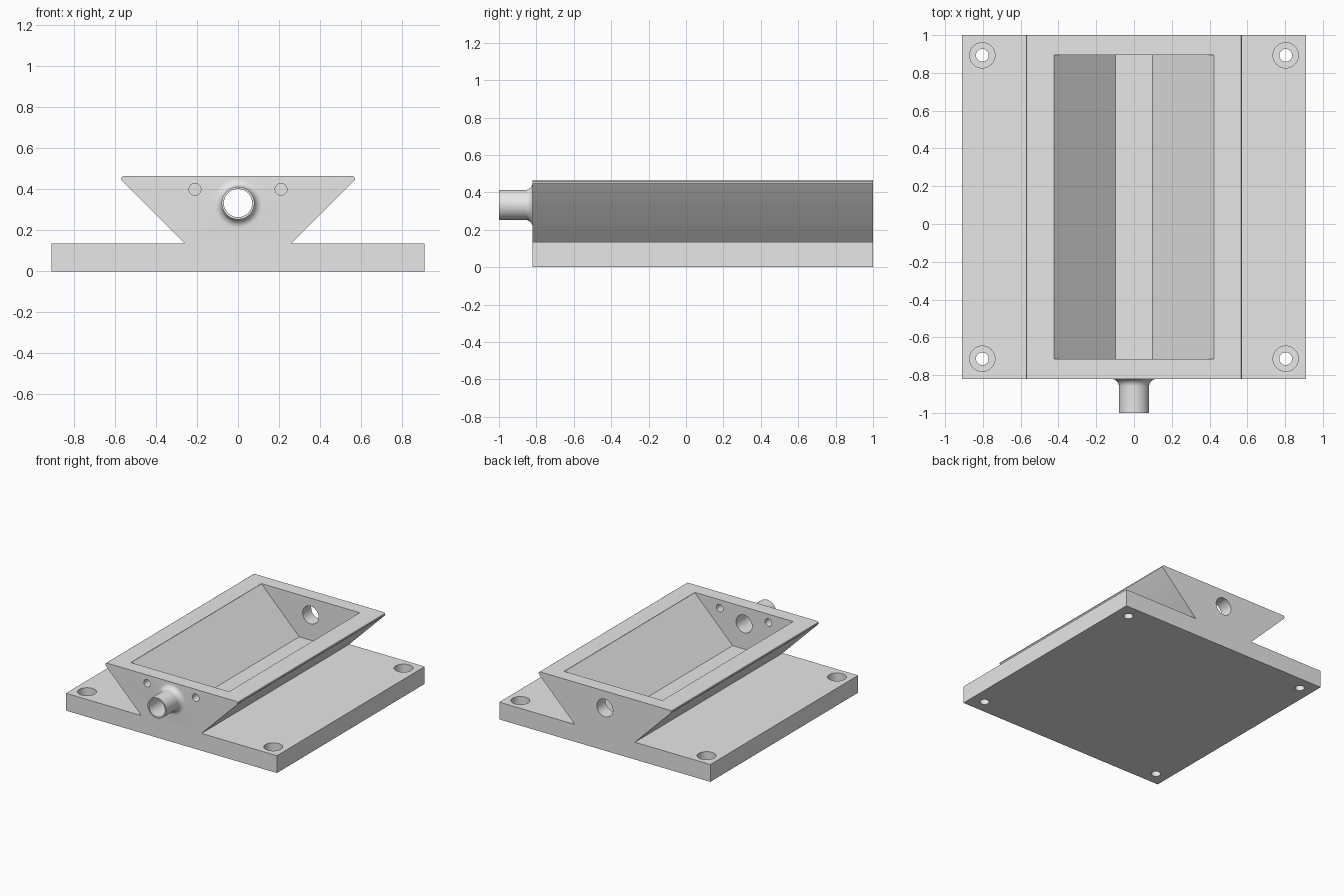
import bpy, bmesh, math
from mathutils import Matrix

if "Cube" in bpy.data.objects:
    bpy.data.objects.remove(bpy.data.objects["Cube"])

Y0, Y1 = -0.82, 1.0          # front and back of the body
BORE_Z = 0.333

grey = bpy.data.materials.new("light grey")
grey.diffuse_color = (0.8, 0.8, 0.8, 1)
grey.use_nodes = True
grey.node_tree.nodes["Principled BSDF"].inputs["Base Color"].default_value = grey.diffuse_color


def finish(name, bm):
    bmesh.ops.recalc_face_normals(bm, faces=bm.faces)
    mesh = bpy.data.meshes.new(name)
    bm.to_mesh(mesh)
    bm.free()
    mesh.materials.append(grey)
    ob = bpy.data.objects.new(name, mesh)
    bpy.context.collection.objects.link(ob)
    return ob


def extrude_xz(name, half, y0, y1):
    """Extrude a half outline, mirrored in x, along y."""
    outline = half + [(-x, z) for x, z in reversed(half)]
    bm = bmesh.new()
    face = bm.faces.new([bm.verts.new((x, y0, z)) for x, z in outline])
    new = bmesh.ops.extrude_face_region(bm, geom=[face])["geom"]
    verts = [v for v in new if isinstance(v, bmesh.types.BMVert)]
    bmesh.ops.translate(bm, verts=verts, vec=(0, y1 - y0, 0))
    return finish(name, bm)


def lathe(name, profile, matrix, n=48):
    """Closed solid of revolution from (radius, height) points."""
    bm = bmesh.new()
    rings = [[bm.verts.new((r * math.cos(2 * math.pi * i / n),
                            r * math.sin(2 * math.pi * i / n), h))
              for i in range(n)] for r, h in profile]
    for a, b in zip(rings, rings[1:]):
        for i in range(n):
            j = (i + 1) % n
            bm.faces.new((a[i], a[j], b[j], b[i]))
    bm.faces.new(rings[0])
    bm.faces.new(rings[-1])
    bm.transform(matrix)
    return finish(name, bm)


def along_y(x, z):
    return Matrix.Translation((x, 0, z)) @ Matrix.Rotation(-math.pi / 2, 4, 'X')


def combine(target, tool, operation):
    mod = target.modifiers.new(tool.name, 'BOOLEAN')
    mod.operation = operation
    mod.solver = 'EXACT'
    mod.object = tool
    bpy.context.view_layer.objects.active = target
    bpy.ops.object.modifier_apply(modifier=mod.name)
    bpy.data.objects.remove(tool, do_unlink=True)


# Base plate and dovetail trough, one outline
body = extrude_xz("trough_body", [
    (0.91, 0), (0.91, 0.135), (0.26, 0.135), (0.565, 0.44),
    (0.571, 0.45), (0.569, 0.459), (0.56, 0.465)], Y0, Y1)

# Hose spout with a filleted root
fillet = [(0.12 - 0.04 * math.cos(a), -0.86 + 0.04 * math.sin(a))
          for a in (math.pi / 2 * i / 8 for i in range(9))]
spout = lathe("spout", [(0.08, -1.0)] + fillet + [(0.12, -0.79)],
              along_y(0, BORE_Z))
combine(body, spout, 'UNION')

# V-shaped cavity
cavity = extrude_xz("cavity", [(0.098, 0.137), (0.424, 0.463), (0.424, 0.55)],
                    -0.715, 0.895)
combine(body, cavity, 'DIFFERENCE')

# Bore through spout and both end walls
combine(body, lathe("bore", [(0.069, -1.1), (0.069, 1.1)],
                    along_y(0, BORE_Z)), 'DIFFERENCE')

# Two small holes in the front wall
for x in (-0.21, 0.21):
    combine(body, lathe("small_hole", [(0.029, -0.9), (0.029, -0.6)],
                        along_y(x, 0.40), 24), 'DIFFERENCE')

# Counterbored screw holes at the corners
for x in (-0.803, 0.803):
    for y in (-0.713, 0.893):
        combine(body, lathe("screw_hole", [(0.034, -0.1), (0.034, 0.067),
                                           (0.067, 0.067), (0.067, 0.3)],
                            Matrix.Translation((x, y, 0)), 40), 'DIFFERENCE')

# Smooth round surfaces, sharp edges kept
bpy.ops.object.select_all(action='DESELECT')
body.select_set(True)
bpy.context.view_layer.objects.active = body
bpy.ops.object.shade_smooth_by_angle(angle=math.radians(30))
